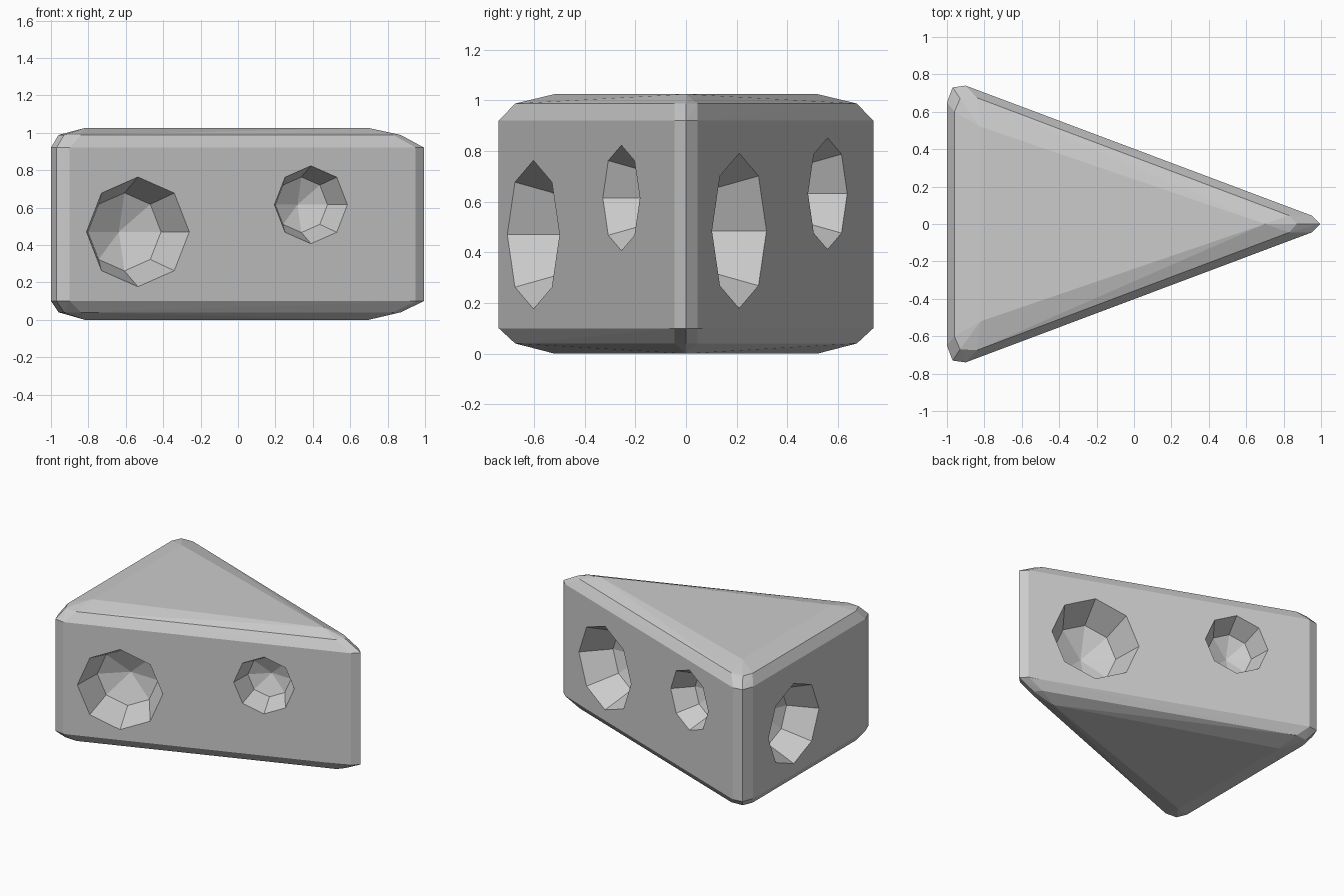
import bpy, bmesh, math
from mathutils import Vector, Matrix

if "Cube" in bpy.data.objects:
    bpy.data.objects.remove(bpy.data.objects["Cube"])


def mirrored(half):
    # half outline runs from the blunt end (y > 0) to the tip on y = 0
    return half + [(x, -y) for x, y in reversed(half[:-1])]


# Wedge outlines: full wall and the inset bevel
wall = mirrored([(-1, 0.65), (-0.97, 0.73), (-0.9, 0.74), (0.95, 0.045), (0.995, 0)])
inset = mirrored([(-0.96, 0.6), (-0.93, 0.67), (-0.84, 0.675), (0.83, 0.045), (0.87, 0)])
cap = [(-0.82, 0.52), (0.7, 0), (-0.82, -0.52)]


# Wedge body: stacked rings, closed as a convex hull
bm = bmesh.new()
for outline, heights in ((wall, (0.1, 0.92)), (inset, (0.04, 0.988)), (cap, (0, 1.025))):
    for z in heights:
        for x, y in outline:
            bm.verts.new((x, y, z))
bmesh.ops.convex_hull(bm, input=bm.verts[:])
bmesh.ops.dissolve_limit(bm, angle_limit=math.radians(1), verts=bm.verts[:], edges=bm.edges[:])
bmesh.ops.recalc_face_normals(bm, faces=bm.faces[:])
mesh = bpy.data.meshes.new("cheese_wedge")
bm.to_mesh(mesh)
bm.free()
wedge = bpy.data.objects.new("cheese_wedge", mesh)
bpy.context.collection.objects.link(wedge)


# Holes: eight-sided spheres facing out of the walls
slope = (0.74 - 0.045) / 1.85


def wall_y(x):
    return 0.74 - (x + 0.9) * slope


def hole(name, centre, normal, radius):
    n = Vector(normal).normalized()
    up = Vector((0, 0, 1))
    side = up.cross(n)
    rot = Matrix((side, up, n)).transposed().to_4x4()
    hm = bmesh.new()
    bmesh.ops.create_uvsphere(hm, u_segments=8, v_segments=4, radius=radius,
                              matrix=Matrix.Translation(Vector(centre) + n * 0.004) @ rot)
    me = bpy.data.meshes.new(name)
    hm.to_mesh(me)
    hm.free()
    cutter = bpy.data.objects.new(name, me)
    bpy.context.collection.objects.link(cutter)
    cutter.hide_render = True
    mod = wedge.modifiers.new(name, 'BOOLEAN')
    mod.operation = 'DIFFERENCE'
    mod.solver = 'EXACT'
    mod.object = cutter
    return cutter


cutters = [hole("blunt_end_hole", (-1, 0.18, 0.47), (-1, 0, 0), 0.295)]
for i, (x, z, r, s) in enumerate([(-0.535, 0.47, 0.295, -1), (0.39, 0.615, 0.21, -1),
                                  (0.51, 0.485, 0.308, 1), (-0.42, 0.632, 0.222, 1)]):
    cutters.append(hole(f"side_hole_{i}", (x, s * wall_y(x), z), (slope, s, 0), r))

# Apply the cuts and remove the cutters
bpy.context.view_layer.update()
graph = bpy.context.evaluated_depsgraph_get()
cut_mesh = bpy.data.meshes.new_from_object(wedge.evaluated_get(graph))
wedge.modifiers.clear()
wedge.data = cut_mesh
for c in cutters:
    bpy.data.objects.remove(c)
